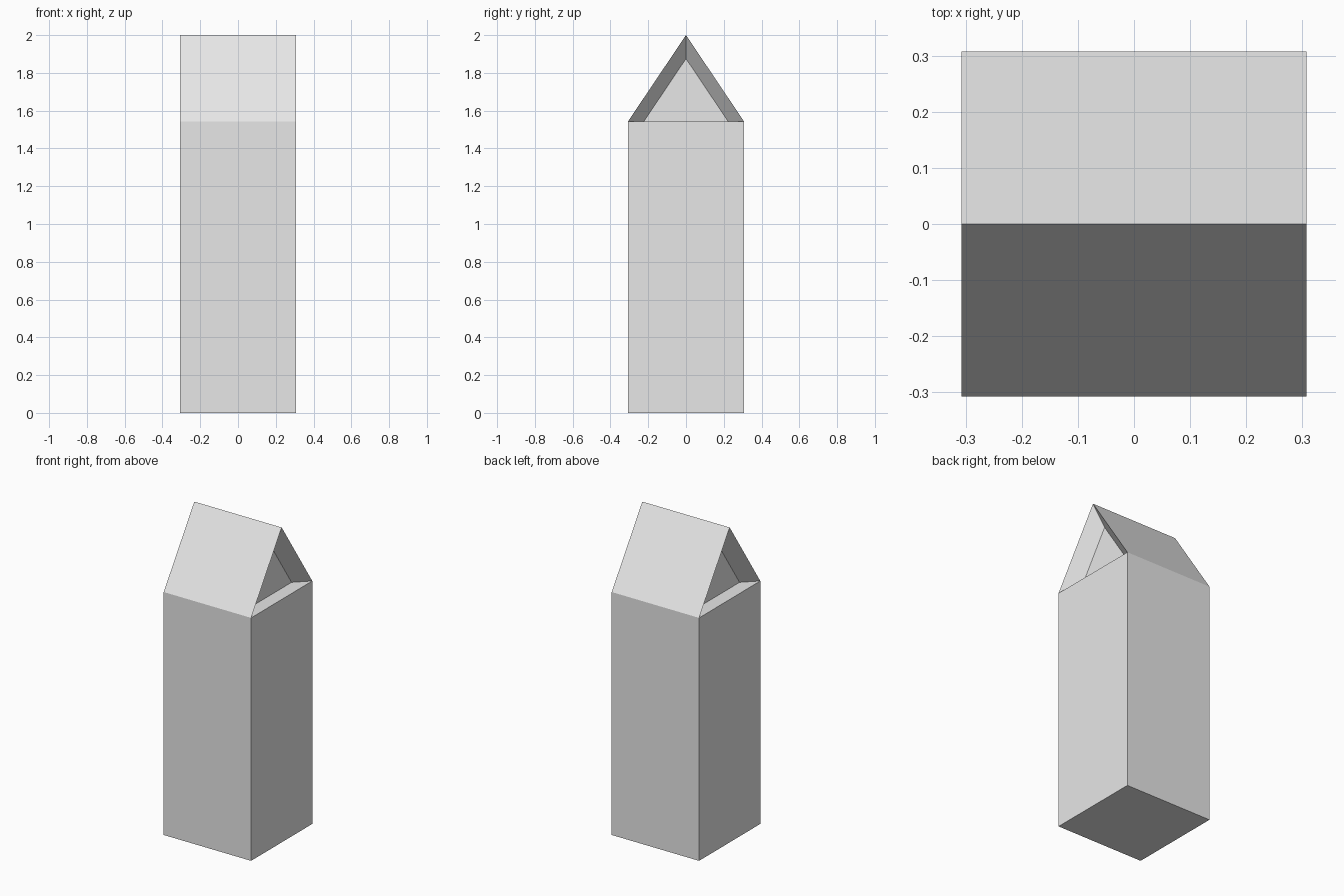
import bpy
import bmesh

old = bpy.data.objects.get("Cube")
if old:
    bpy.data.objects.remove(old, do_unlink=True)

HALF = 0.307       # half width of the square carton
EAVE = 1.543       # height where the gable starts
TOP = 2.0
INSET = 0.727      # size of the recessed gable panel relative to the gable
DEPTH = 0.087      # how far the gable panel is pushed in

grey = bpy.data.materials.new("light_grey")
grey.use_nodes = True
grey.diffuse_color = (0.8, 0.8, 0.8, 1)
grey.node_tree.nodes["Principled BSDF"].inputs["Base Color"].default_value = (0.8, 0.8, 0.8, 1)


def finish(bm, name):
    bmesh.ops.recalc_face_normals(bm, faces=bm.faces)
    mesh = bpy.data.meshes.new(name)
    bm.to_mesh(mesh)
    bm.free()
    mesh.materials.append(grey)
    obj = bpy.data.objects.new(name, mesh)
    bpy.context.collection.objects.link(obj)
    return obj


def triangle(bm, x, scale):
    """Gable triangle standing on the eave line at a given x."""
    points = [(-HALF, 0), (HALF, 0), (0, TOP - EAVE)]
    return [bm.verts.new((x, y * scale, EAVE + z * scale)) for y, z in points]


def bridge(bm, a, b, sides):
    for i in sides:
        j = (i + 1) % 3
        bm.faces.new((a[i], a[j], b[j], b[i]))


# Carton body: square box, open where the gable sits
bm = bmesh.new()
bmesh.ops.create_cube(bm, size=1)
for v in bm.verts:
    v.co = (v.co.x * 2 * HALF, v.co.y * 2 * HALF, (v.co.z + 0.5) * EAVE)
lid = [f for f in bm.faces if f.normal.z > 0.9]
bmesh.ops.delete(bm, geom=lid, context="FACES_ONLY")
finish(bm, "carton_body")

# Gable top: two slopes, with both ends folded inward to a smaller panel
bm = bmesh.new()
outer = [triangle(bm, side * HALF, 1) for side in (-1, 1)]
inner = [triangle(bm, side * (HALF - DEPTH), INSET) for side in (-1, 1)]
bridge(bm, outer[0], outer[1], (1, 2))
for rim, panel in zip(outer, inner):
    bridge(bm, rim, panel, (0, 1, 2))
    bm.faces.new(panel)
# Hidden floor closes the gable between the recessed panels
bm.faces.new((inner[0][0], inner[0][1], inner[1][1], inner[1][0]))
for side in (0, 1):
    bm.faces.new((outer[0][side], outer[1][side], inner[1][side], inner[0][side]))
finish(bm, "gable_top")
